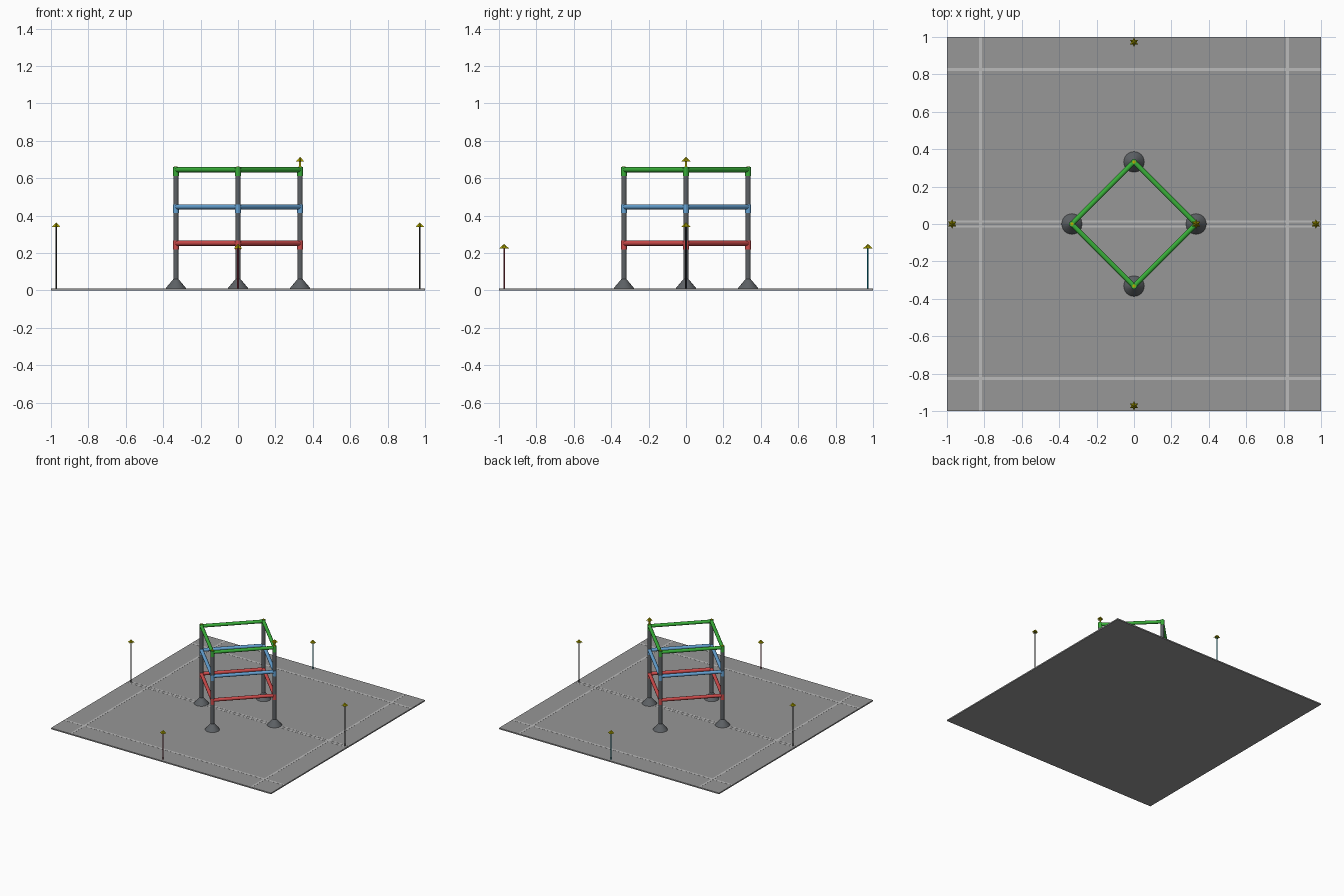
import bpy, bmesh, math
from mathutils import Vector

if "Cube" in bpy.data.objects:
    bpy.data.objects.remove(bpy.data.objects["Cube"])

def material(name, rgb):
    m = bpy.data.materials.new(name)
    m.diffuse_color = (*rgb, 1)
    m.use_nodes = True
    m.node_tree.nodes["Principled BSDF"].inputs["Base Color"].default_value = m.diffuse_color
    return m

RED = material("red", (0.62, 0.07, 0.07))
BLUE = material("blue", (0.13, 0.36, 0.65))
GREEN = material("green", (0.04, 0.42, 0.04))
YELLOW = material("yellow", (0.5, 0.45, 0.0))
BLACK = material("black", (0.03, 0.03, 0.03))
TEAL = material("teal", (0.0, 0.22, 0.32))
MAROON = material("maroon", (0.3, 0.04, 0.06))
STEEL = material("steel", (0.11, 0.12, 0.13))
FLOOR = material("floor", (0.31, 0.31, 0.31))
PAINT = material("paint", (0.5, 0.5, 0.5))

def finish(ob, name, mat, smooth=False):
    ob.name = name
    ob.data.materials.append(mat)
    if smooth:
        bpy.ops.object.shade_smooth_by_angle()
    return ob

def box(name, center, size, mat):
    bpy.ops.mesh.primitive_cube_add(size=1, location=center)
    ob = bpy.context.object
    ob.scale = size
    return finish(ob, name, mat)

def rod(name, a, b, r1, mat, r2=None, sides=16):
    a, b = Vector(a), Vector(b)
    bpy.ops.mesh.primitive_cone_add(vertices=sides, radius1=r1, radius2=r1 if r2 is None else r2,
                                    depth=(b - a).length, location=(a + b) / 2)
    ob = bpy.context.object
    ob.rotation_euler = (b - a).to_track_quat('Z', 'Y').to_euler()
    return finish(ob, name, mat, True)

def star_cap(name, x, y, z):
    # six pointed pyramid hat
    bm = bmesh.new()
    ring = []
    for i in range(12):
        r = 0.025 if i % 2 == 0 else 0.014
        t = math.pi / 6 * i + math.pi / 2
        ring.append(bm.verts.new((r * math.cos(t), r * math.sin(t), 0)))
    top = bm.verts.new((0, 0, 0.024))
    for i in range(12):
        bm.faces.new((ring[i], ring[(i + 1) % 12], top))
    bm.faces.new(ring[::-1])
    me = bpy.data.meshes.new(name)
    bm.to_mesh(me)
    bm.free()
    ob = bpy.data.objects.new(name, me)
    ob.location = (x, y, z)
    bpy.context.collection.objects.link(ob)
    me.materials.append(YELLOW)

# floor plate with painted lines
box("floor_plate", (0, 0, 0.005), (2, 2, 0.01), FLOOR)
for s in (-1, 1):
    box("side_line", (s * 0.82, 0, 0.0102), (0.016, 2, 0.001), PAINT)
    box("end_line", (0, s * 0.825, 0.0102), (2, 0.016, 0.001), PAINT)
    box("centre_line", (0, s * 0.013, 0.0102), (2, 0.01, 0.001), PAINT)

# four posts with flared feet and yellow tops
R = 0.332
corners = [(R, 0), (0, R), (-R, 0), (0, -R)]
for x, y in corners:
    rod("post", (x, y, 0.01), (x, y, 0.656), 0.014, STEEL)
    rod("foot_lower", (x, y, 0.008), (x, y, 0.022), 0.057, STEEL, 0.046)
    rod("foot_upper", (x, y, 0.022), (x, y, 0.06), 0.046, STEEL, 0.014)
    rod("post_top", (x, y, 0.65), (x, y, 0.662), 0.009, YELLOW)

# three coloured square rings of bars with corner collars
for z, mat in ((0.252, RED), (0.447, BLUE), (0.645, GREEN)):
    for i, (x, y) in enumerate(corners):
        x2, y2 = corners[(i + 1) % 4]
        rod("bar", (x, y, z), (x2, y2, z), 0.0135, mat)
        rod("collar", (x, y, z - 0.033), (x, y, z + 0.0135), 0.0155, mat)

# perimeter marker poles
for x, y, h, mat in ((0.972, 0, 0.34, BLACK), (-0.972, 0, 0.34, BLACK),
                     (0, -0.972, 0.225, MAROON), (0, 0.972, 0.225, TEAL)):
    rod("marker_pole", (x, y, 0.005), (x, y, h), 0.0045, mat)
    star_cap("marker_cap", x, y, h)

# finial on the right post
rod("finial_stem", (R, 0, 0.65), (R, 0, 0.692), 0.006, YELLOW)
star_cap("finial_cap", R, 0, 0.69)
